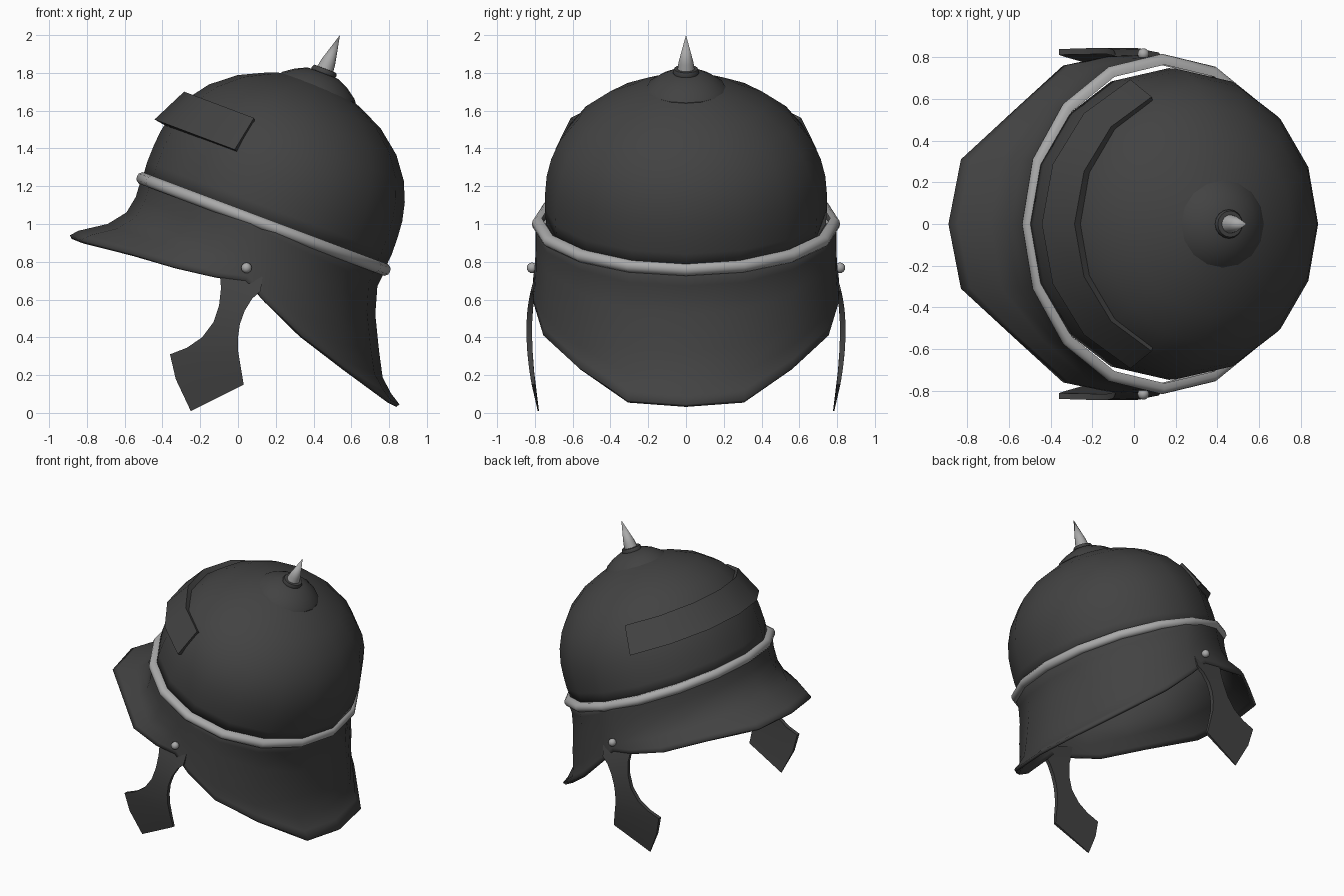
import bpy, bmesh, math
from mathutils import Vector, Matrix

cube = bpy.data.objects.get("Cube")
if cube:
    bpy.data.objects.remove(cube, do_unlink=True)


def material(name, value):
    m = bpy.data.materials.new(name)
    m.use_nodes = True
    colour = (value, value, value, 1)
    m.diffuse_color = colour
    m.node_tree.nodes["Principled BSDF"].inputs["Base Color"].default_value = colour
    return m


DARK = material("dark iron", 0.055)
LIGHT = material("pale steel", 0.4)

# The bowl leans backwards about the middle of its band
TILT = Matrix.Translation((0.135, 0, 1.0)) @ Matrix.Rotation(math.radians(20.6), 4, 'Y')
SEGMENTS = 16


def finish(name, bm, mat, recalc=False, thickness=0, angle=40):
    bmesh.ops.remove_doubles(bm, verts=bm.verts, dist=0.0005)
    if recalc:
        bmesh.ops.recalc_face_normals(bm, faces=bm.faces)
    mesh = bpy.data.meshes.new(name)
    bm.to_mesh(mesh)
    bm.free()
    mesh.materials.append(mat)
    mesh.shade_smooth()
    mesh.set_sharp_from_angle(angle=math.radians(angle))
    ob = bpy.data.objects.new(name, mesh)
    bpy.context.collection.objects.link(ob)
    if thickness:
        mod = ob.modifiers.new("Thickness", 'SOLIDIFY')
        mod.thickness = thickness
        mod.offset = -1
    return ob


def loft(rows, closed=True, caps=False):
    """Bridge equal rows of points with quads."""
    bm = bmesh.new()
    grid = [[bm.verts.new(p) for p in row] for row in rows]
    n = len(grid[0])
    for low, high in zip(grid, grid[1:]):
        for j in range(n if closed else n - 1):
            k = (j + 1) % n
            bm.faces.new((low[j], low[k], high[k], high[j]))
    if caps:
        bm.faces.new(grid[0])
        bm.faces.new(grid[-1])
    return bm


def oval(radius, height, stretch=1.0, shift=0.0, segments=SEGMENTS):
    ring = []
    for i in range(segments):
        a = math.tau * i / segments
        ring.append(TILT @ Vector((shift + radius * math.cos(a),
                                   radius * stretch * math.sin(a), height)))
    return ring


# Bowl
bowl = [(0.685, 0), (0.692, 0.09), (0.69, 0.18), (0.683, 0.27), (0.66, 0.37),
        (0.615, 0.475), (0.53, 0.59), (0.405, 0.69), (0.268, 0.756),
        (0.13, 0.805), (0, 0.82)]
finish("bowl", loft([oval(r, h, 1.08) for r, h in bowl]), DARK, thickness=0.02)

# Metal band around the bowl
band = [(0.67, -0.032), (0.695, -0.032), (0.712, -0.018), (0.716, 0),
        (0.712, 0.018), (0.695, 0.032), (0.67, 0.032)]
finish("band", loft([oval(r, h, 1.14) for r, h in band]), LIGHT, angle=50)

# Crown cap, collar and spike
cap = [(0.217, 0.73), (0.217, 0.772), (0.203, 0.79), (0.15, 0.828),
       (0.09, 0.857), (0.04, 0.862)]
finish("crown_cap", loft([oval(r, h, shift=0.014) for r, h in cap]), DARK, angle=30)
collar = [(0.066, 0.85), (0.07, 0.868), (0.063, 0.884), (0, 0.886)]
finish("spike_collar", loft([oval(r, h, shift=0.016) for r, h in collar]), DARK)
spike = [oval(0.046, 0.87, shift=0.017), oval(0.04, 0.92, shift=0.019),
         oval(0.0, 1.079, shift=0.027)]
finish("spike", loft(spike), LIGHT, angle=50)

# Brow plate wrapped over the front of the bowl
sections = []
for i in range(7):
    a = math.radians(112.5 + 22.5 * i)
    sections.append([TILT @ Vector((rx * math.cos(a), ry * math.sin(a), h))
                     for rx, ry, h in ((0.735, 0.75, 0.315), (0.64, 0.66, 0.508),
                                       (0.56, 0.6, 0.47), (0.64, 0.67, 0.30))])
finish("brow_plate", loft(sections, caps=True), DARK, recalc=True, angle=30)

# Flared skirt: neck guard behind, brim in front; (angle, hem point)
hem = [(0, 0.855, 0, 0.045), (22.5, 0.81, 0.31, 0.067), (45, 0.57, 0.57, 0.24),
       (67.5, 0.34, 0.755, 0.41), (84, 0.145, 0.81, 0.59), (90, 0.04, 0.81, 0.7),
       (96, -0.12, 0.805, 0.72), (112.5, -0.34, 0.76, 0.775),
       (135, -0.57, 0.55, 0.845), (157.5, -0.83, 0.31, 0.915), (180, -0.89, 0, 0.94)]
hem += [(360 - a, x, -y, z) for a, x, y, z in hem[-2:0:-1]]
# (drop, outward flare, waist pull at the back)
flare = [(1, 1, 0), (0.92, 0.88, 0.035), (0.8, 0.47, 0.05), (0.6, 0.21, 0.05),
         (0.33, 0.08, 0.06), (0.12, 0.03, 0.045), (0, 0, 0)]
rows = []
for drop, out, pull in flare:
    row = []
    for deg, x, y, z in hem:
        a = math.radians(deg)
        top = TILT @ Vector((0.69 * math.cos(a), 0.795 * math.sin(a), 0))
        row.append((top.x + (x - top.x) * out - pull * max(0, math.cos(a)),
                    top.y + (y - top.y) * out,
                    top.z + (z - top.z) * drop))
    rows.append(row)
finish("skirt", loft(rows), DARK, thickness=0.022)

# Cheek guards: front edge and back edge points from top to bottom
cheek = [(-0.09, 0.78, 0.13, 0.72), (-0.095, 0.72, 0.12, 0.645),
         (-0.09, 0.66, 0.075, 0.605), (-0.1, 0.57, 0.035, 0.54),
         (-0.13, 0.48, 0.01, 0.47), (-0.19, 0.40, 0, 0.40),
         (-0.27, 0.345, 0, 0.36), (-0.36, 0.31, 0, 0.33),
         (-0.33, 0.18, 0.015, 0.24), (-0.25, 0.01, 0.03, 0.15)]


def bulge(z):
    return 0.845 - (0.6 if z > 0.45 else 0.31) * (z - 0.45) ** 2


def depth(z):
    return 0.03 - 0.12 * (z - 0.45) ** 2


for side, label in ((1, "left"), (-1, "right")):
    # The helmet faces -x, so its parts at +y are on its own right
    name = "right" if side > 0 else "left"
    rows = []
    for fx, fz, bx, bz in cheek:
        rows.append([(fx, side * bulge(fz), fz), (bx, side * bulge(bz), bz),
                     (bx, side * (bulge(bz) - depth(bz)), bz),
                     (fx, side * (bulge(fz) - depth(fz)), fz)])
    finish(name + "_cheek_guard", loft(rows, caps=True), DARK, recalc=True)

    bm = bmesh.new()
    bmesh.ops.create_uvsphere(bm, u_segments=12, v_segments=8, radius=0.028,
                              matrix=Matrix.Translation((0.045, side * 0.815, 0.768)))
    finish(name + "_rivet", bm, LIGHT)
